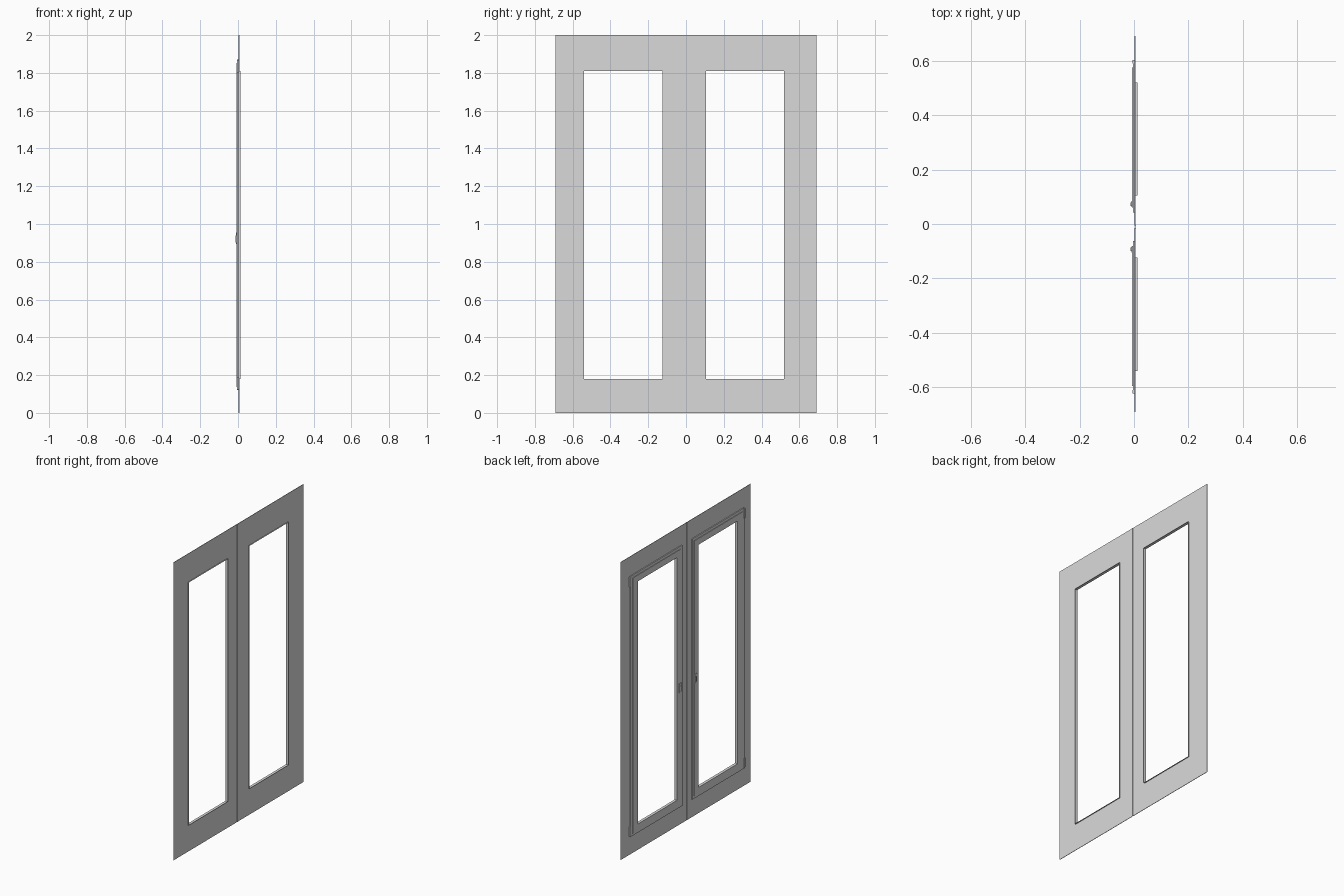
import bpy
import bmesh

if "Cube" in bpy.data.objects:
    bpy.data.objects.remove(bpy.data.objects["Cube"], do_unlink=True)

grey = bpy.data.materials.new("light grey")
grey.use_nodes = True
grey.diffuse_color = (0.7, 0.7, 0.7, 1)
grey.node_tree.nodes["Principled BSDF"].inputs["Base Color"].default_value = (0.7, 0.7, 0.7, 1)

MID = -0.01                       # y of the seam between the two leaves
HOLE = (0.115, 0.529, 0.18, 1.81)  # y0, y1, z0, z1, y measured from the seam


def finish(name, bm):
    bmesh.ops.recalc_face_normals(bm, faces=bm.faces)
    mesh = bpy.data.meshes.new(name)
    bm.to_mesh(mesh)
    bm.free()
    mesh.materials.append(grey)
    obj = bpy.data.objects.new(name, mesh)
    bpy.context.collection.objects.link(obj)


def box(name, x0, x1, y0, y1, z0, z1):
    bm = bmesh.new()
    bmesh.ops.create_cube(bm, size=1)
    for v in bm.verts:
        v.co = (x0 if v.co.x < 0 else x1, y0 if v.co.y < 0 else y1,
                z0 if v.co.z < 0 else z1)
    finish(name, bm)


def ring(name, x0, x1, outer, inner, side):
    """Rectangular frame in the YZ plane with a rectangular opening."""
    bm = bmesh.new()

    def loop(rect, x):
        a, b, c, d = rect
        return [bm.verts.new((x, MID + side * y, z))
                for y, z in ((a, c), (b, c), (b, d), (a, d))]

    loops = [loop(outer, x0), loop(outer, x1), loop(inner, x1), loop(inner, x0)]
    for k in range(4):
        p, q = loops[k], loops[(k + 1) % 4]
        for i in range(4):
            j = (i + 1) % 4
            bm.faces.new((p[i], p[j], q[j], q[i]))
    finish(name, bm)


def grow(rect, d):
    return (rect[0] - d, rect[1] + d, rect[2] - d, rect[3] + d)


for side, label in ((1, "back"), (-1, "front")):
    edge = 0.69 - side * MID      # both panels end at y = +-0.69
    sash = (0.053, 0.603, 0.12, 1.87)

    def leaf_box(name, x0, x1, a, b, z0, z1):
        y0, y1 = sorted((MID + side * a, MID + side * b))
        box(f"{label}_{name}", x0, x1, y0, y1, z0, z1)

    # Thin wall panel, stepped sash and lining of the opening
    ring(f"{label}_panel", 0.002, 0.005, (0.004, edge, 0, 2), HOLE, side)
    ring(f"{label}_sash_lip", -0.004, 0.002, sash, HOLE, side)
    ring(f"{label}_sash_body", -0.007, -0.004, grow(sash, -0.018), HOLE, side)
    ring(f"{label}_opening_lining", -0.007, 0.012, grow(HOLE, 0.001), HOLE, side)

    # Hinges on the outer edge
    for z, where in ((0.125, "lower"), (1.80, "upper")):
        leaf_box(f"{where}_hinge", -0.006, 0.002, 0.600, 0.612, z, z + 0.065)

    # Handle near the seam
    leaf_box("handle_plate", -0.010, -0.007, 0.072, 0.094, 0.895, 0.955)
    leaf_box("handle_lever", -0.012, -0.010, 0.077, 0.089, 0.903, 0.938)

# Cover strip closing the seam
box("seam_strip", 0.005, 0.008, MID - 0.006, MID + 0.006, 0, 2)
